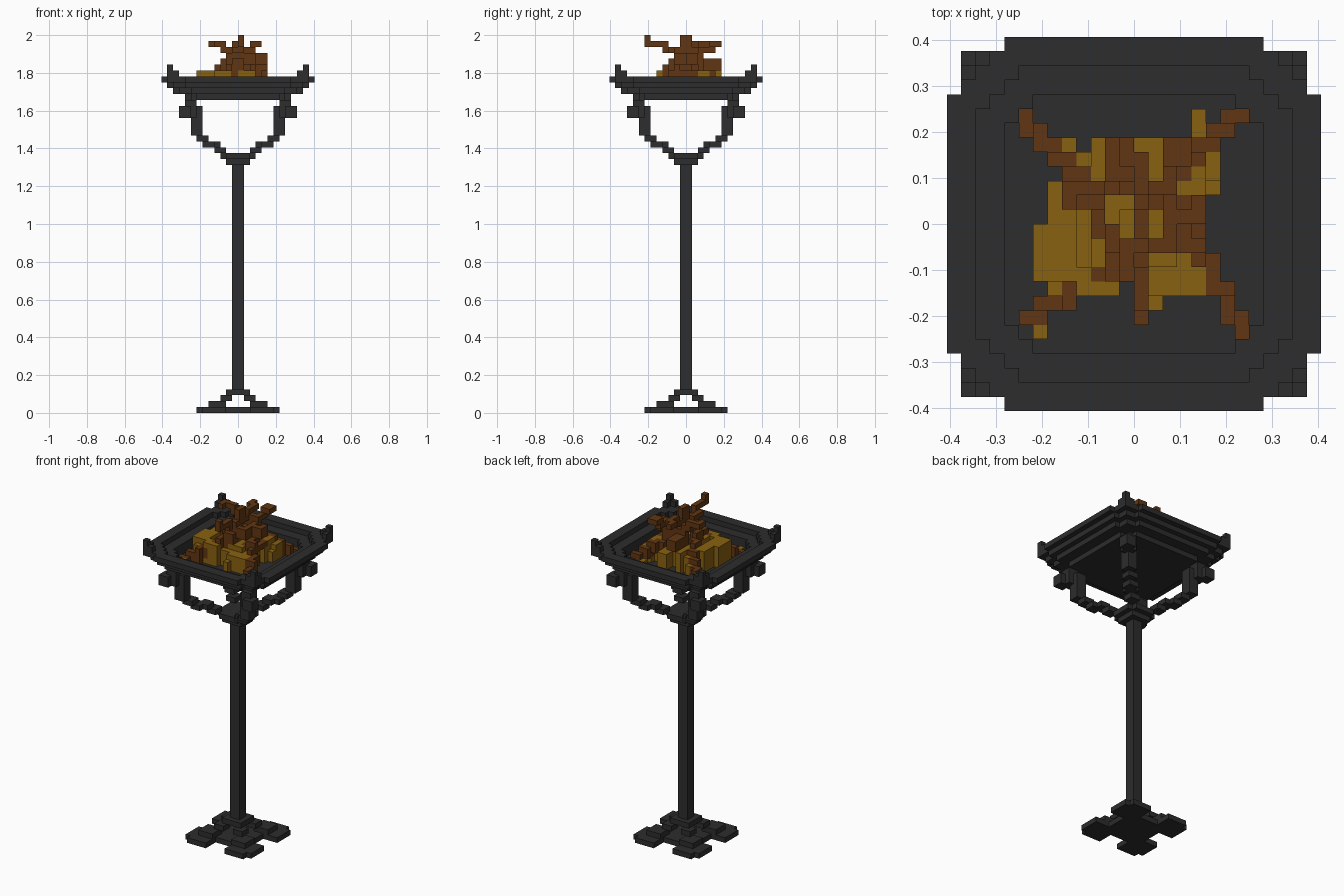
import bpy, bmesh
from mathutils import Vector

V = 1 / 32  # edge length of one block

cube = bpy.data.objects.get("Cube")
if cube:
    bpy.data.objects.remove(cube, do_unlink=True)


def material(name, rgb):
    m = bpy.data.materials.new(name)
    m.use_nodes = True
    m.diffuse_color = (*rgb, 1)
    bsdf = m.node_tree.nodes["Principled BSDF"]
    bsdf.inputs["Base Color"].default_value = (*rgb, 1)
    bsdf.inputs["Roughness"].default_value = 0.9
    return m


IRON = material("dark iron", (0.026, 0.026, 0.026))
WOOD = material("brown wood", (0.119, 0.036, 0.006))
STRAW = material("golden straw", (0.25, 0.12, 0.005))


def box(x0, x1, y0, y1, z0, z1):
    return {(x, y, z) for x in range(x0, x1) for y in range(y0, y1) for z in range(z0, z1)}


def slab(shape, z0, z1):
    """Centred cross-shaped layer: union of half-size rectangles, each also turned a quarter."""
    out = set()
    for a, b in shape:
        out |= box(-a, a, -b, b, z0, z1) | box(-b, b, -a, a, z0, z1)
    return out


def four(cells):
    """Mirror cells into all four quadrants."""
    return {(sx, sy, z) for x, y, z in cells for sx in (x, -1 - x) for sy in (y, -1 - y)}


def diagonal(steps):
    """Square blocks along the diagonal: (inner, outer, bottom, top)."""
    out = set()
    for a, b, z0, z1 in steps:
        out |= box(a, b, a, b, z0, z1)
    return four(out)


# The four corners of each block side, counter-clockwise from outside
SIDES = {
    (1, 0, 0): ((1, 0, 0), (1, 1, 0), (1, 1, 1), (1, 0, 1)),
    (-1, 0, 0): ((0, 0, 0), (0, 0, 1), (0, 1, 1), (0, 1, 0)),
    (0, 1, 0): ((0, 1, 0), (0, 1, 1), (1, 1, 1), (1, 1, 0)),
    (0, -1, 0): ((0, 0, 0), (1, 0, 0), (1, 0, 1), (0, 0, 1)),
    (0, 0, 1): ((0, 0, 1), (1, 0, 1), (1, 1, 1), (0, 1, 1)),
    (0, 0, -1): ((0, 0, 0), (0, 1, 0), (1, 1, 0), (1, 0, 0)),
}


def build(name, cells, mat):
    """Make a mesh from the exposed sides of the blocks."""
    bm = bmesh.new()
    for c in sorted(cells):
        for d, corners in SIDES.items():
            if (c[0] + d[0], c[1] + d[1], c[2] + d[2]) in cells:
                continue
            bm.faces.new([bm.verts.new((Vector(c) + Vector(k)) * V) for k in corners])
    bmesh.ops.remove_doubles(bm, verts=bm.verts[:], dist=V / 100)
    me = bpy.data.meshes.new(name)
    bm.to_mesh(me)
    bm.free()
    me.materials.append(mat)
    ob = bpy.data.objects.new(name, me)
    bpy.context.collection.objects.link(ob)
    return ob


def stick(points):
    """Blocky stick through the points, moving along one axis at a time."""
    out = set()
    cur = list(points[0])
    for p, q in zip(points, points[1:]):
        for i in range(41):
            target = [round(a + (b - a) * i / 40) for a, b in zip(p, q)]
            for axis in (0, 1, 2):
                cur[axis] = target[axis]
                out.add(tuple(cur))
    return out


# Base: lobed plate, four stepped feet and a collar
base = slab([(4, 4)], 0, 1) | four(box(2, 7, 2, 6, 0, 1) | box(2, 6, 2, 7, 0, 1))
base |= diagonal([(2, 5, 1, 2), (1, 3, 2, 3)]) | slab([(2, 2)], 3, 4)
build("base", base, IRON)

# Pole with its top hub
build("pole", slab([(1, 1)], 4, 42), IRON)
build("hub", slab([(2, 2)], 42, 43) | slab([(3, 2)], 43, 44), IRON)

# Curved corner brackets
build("brackets", diagonal([
    (2, 4, 44, 45), (3, 5, 45, 46), (4, 6, 45, 46), (5, 7, 46, 47), (6, 8, 47, 50),
    (6, 8, 50, 52), (7, 9, 50, 53), (8, 10, 50, 52)]), IRON)

# Tray: floor and stepped rim
floor_shape = [(9, 7), (8, 8)]
tray = slab(floor_shape, 53, 54)
tray |= slab([(11, 8), (10, 10)], 54, 55) - slab(floor_shape, 54, 55)
tray |= slab([(12, 9), (11, 11)], 55, 56) - slab(floor_shape, 55, 56)
tray |= slab([(13, 9), (12, 12)], 56, 57) - slab([(11, 8), (10, 9)], 56, 57)
build("tray", tray, IRON)

# Raised corner finials
build("corner_finials", four(box(10, 12, 11, 12, 57, 58) | box(11, 12, 10, 12, 57, 58)
                             | box(11, 12, 11, 12, 58, 59)), IRON)

# Four crossed sticks leaning over the heap
logs = set()
for path in (
    [(-8, 7, 54), (-4, 2, 57), (-3, 0, 59), (-1, -3, 61), (0, -6, 62), (0, -7, 62), (0, -7, 63)],
    [(7, 7, 54), (3, 3, 57), (1, 1, 59), (-1, 2, 60), (-4, 2, 62), (-5, 1, 62)],
    [(7, -8, 54), (5, -4, 56), (3, -1, 58), (2, 1, 60), (0, 3, 62), (-1, 5, 62)],
    [(-8, -7, 54), (-4, -5, 56), (-2, -3, 58), (1, -2, 60), (3, 0, 60), (4, 1, 60)],
):
    cells = stick(path)
    logs |= cells | {(x, y, z - 1) for x, y, z in cells if 54 < z < 61}
logs |= box(-2, 0, 2, 6, 58, 60) | box(0, 1, -1, 1, 62, 64) | box(2, 5, -2, 2, 57, 58)
logs |= box(0, 1, -2, 2, 61, 62) | box(2, 4, 4, 6, 62, 63)| box(2, 3, 2, 5, 61, 62)

# Straw heap: x0, x1, y0, y1, top
straw = set()
for x0, x1, y0, y1, top in (
    (-4, 4, -4, 4, 57), (-3, 3, -3, 3, 58), (-1, 1, -1, 1, 59), (-7, -4, -4, 0, 58),
    (-6, -2, -5, -3, 57), (-6, -4, 0, 3, 58), (-6, -4, 5, 6, 56), (-5, -2, 3, 5, 57),
    (-3, -2, 3, 6, 58), (0, 2, 3, 6, 57), (2, 5, 1, 4, 58), (4, 6, 3, 5, 57),
    (5, 6, 2, 3, 56), (4, 5, 6, 8, 55), (1, 5, -5, -3, 57), (6, 7, -5, -4, 55),
    (1, 2, -6, -5, 56), (-7, -6, -8, -7, 55), (-4, -1, -5, -3, 58), (4, 6, -4, -3, 56),
):
    straw |= box(x0, x1, y0, y1, 54, top)
build("straw_heap", straw - logs, STRAW)
build("crossed_sticks", logs, WOOD)
